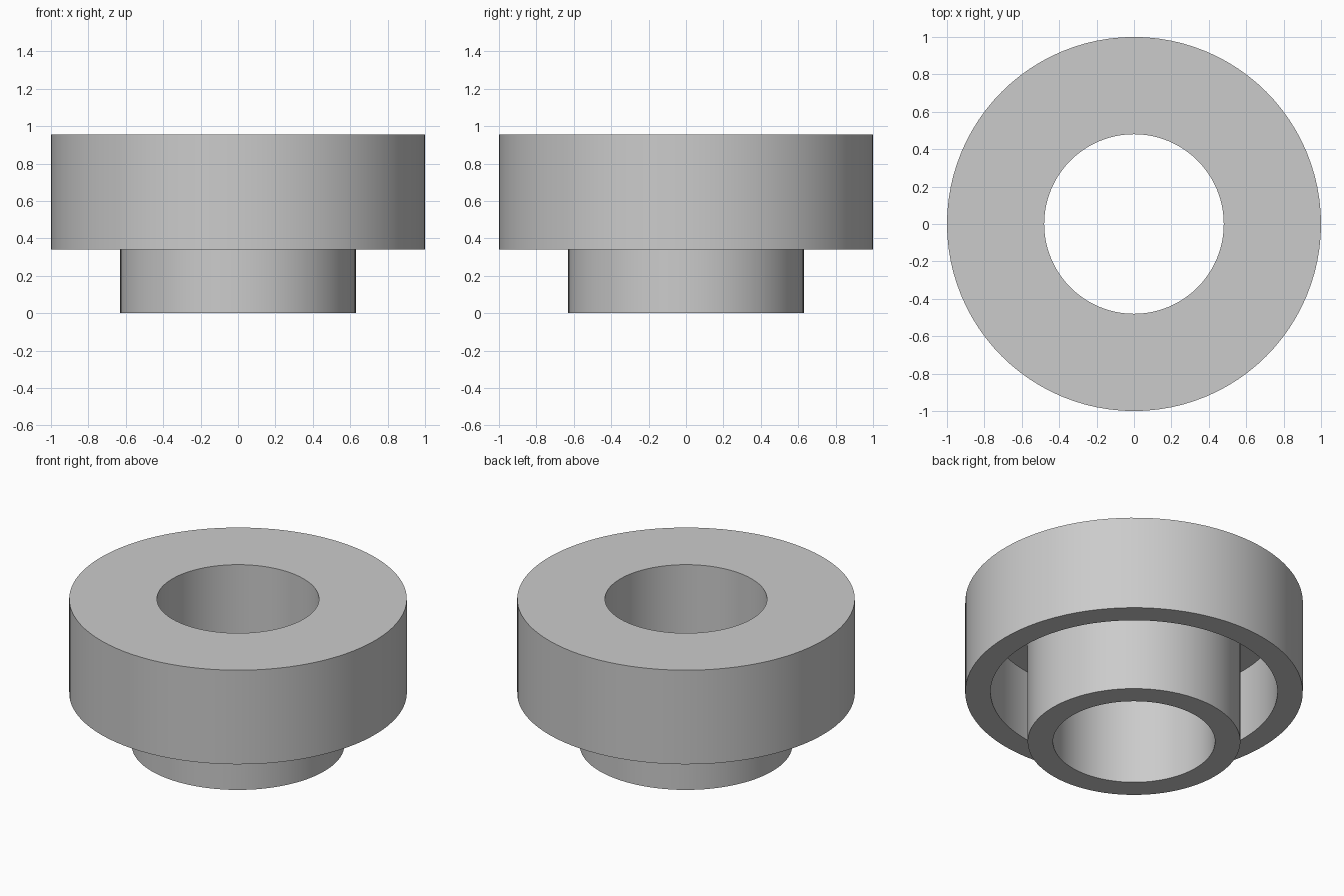
import bpy, bmesh, math

cube = bpy.data.objects.get("Cube")
if cube:
    bpy.data.objects.remove(cube, do_unlink=True)

SEGMENTS = 96
HEIGHT, SKIRT_BOTTOM, WALL = 0.955, 0.34, 0.15
BORE, OUTER = 0.48, 1.0

# Plain grey material
grey = bpy.data.materials.new("grey")
grey.use_nodes = True
colour = (0.6, 0.6, 0.6, 1)
grey.diffuse_color = colour
grey.node_tree.nodes["Principled BSDF"].inputs["Base Color"].default_value = colour


def lathe(name, profile):
    """Spin a closed (radius, height) profile around z."""
    bm = bmesh.new()
    verts = [bm.verts.new((r, 0, z)) for r, z in profile]
    edges = [bm.edges.new((v, verts[i - 1])) for i, v in enumerate(verts)]
    bmesh.ops.spin(bm, geom=verts + edges, cent=(0, 0, 0), axis=(0, 0, 1),
                   angle=math.tau, steps=SEGMENTS, use_merge=True)
    bmesh.ops.remove_doubles(bm, verts=bm.verts, dist=0.0001)
    bmesh.ops.recalc_face_normals(bm, faces=bm.faces)
    mesh = bpy.data.meshes.new(name)
    bm.to_mesh(mesh)
    bm.free()
    mesh.materials.append(grey)
    obj = bpy.data.objects.new(name, mesh)
    bpy.context.collection.objects.link(obj)
    bpy.ops.object.select_all(action="DESELECT")
    obj.select_set(True)
    bpy.context.view_layer.objects.active = obj
    bpy.ops.object.shade_smooth_by_angle(angle=math.radians(30))
    return obj


# Flanged collar: long inner tube, top plate and shorter outer skirt
lathe("flanged_collar", [
    (BORE, 0), (BORE + WALL, 0),
    (BORE + WALL, HEIGHT - WALL), (OUTER - WALL, HEIGHT - WALL),
    (OUTER - WALL, SKIRT_BOTTOM), (OUTER, SKIRT_BOTTOM),
    (OUTER, HEIGHT), (BORE, HEIGHT),
])
